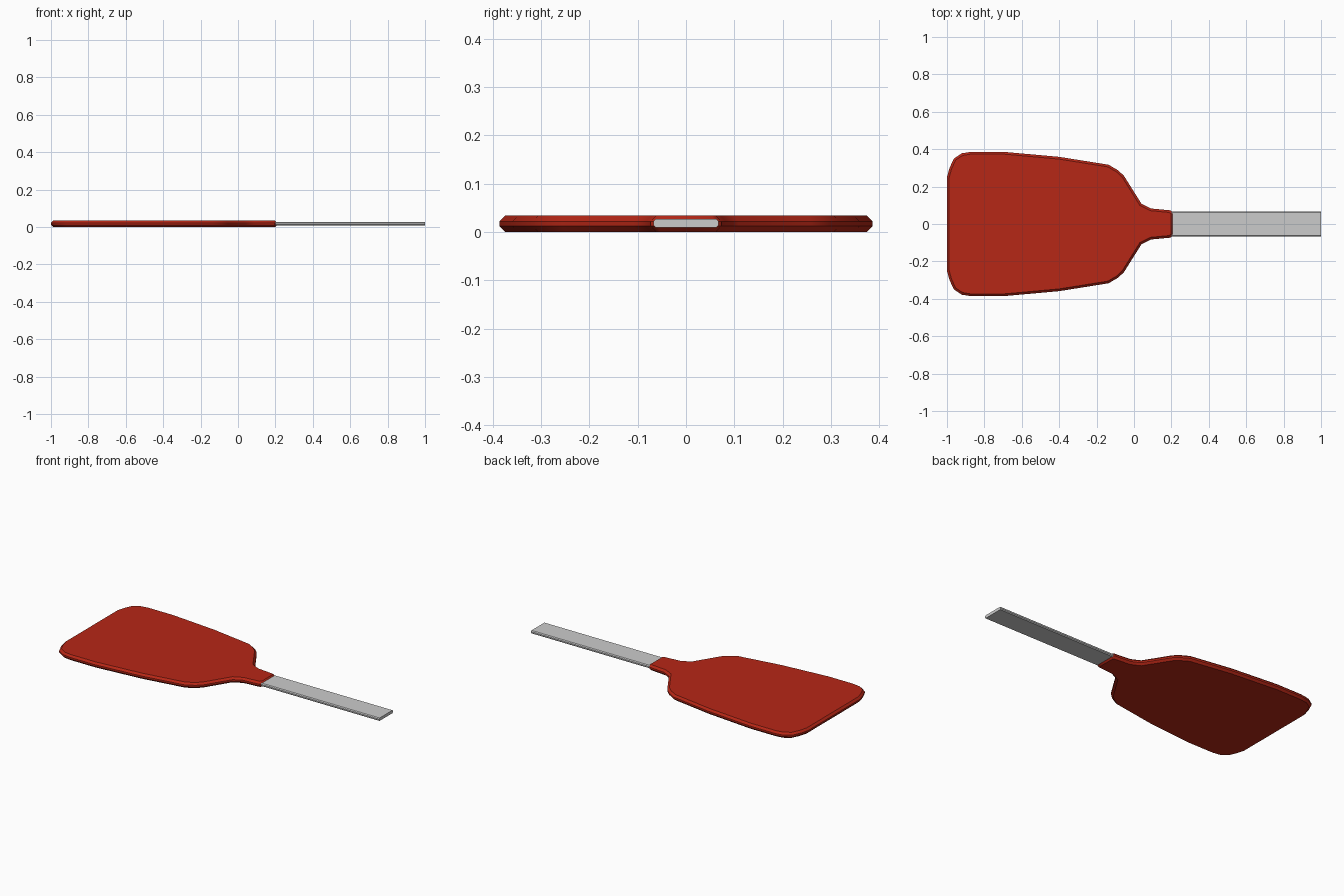
import bpy, bmesh, math

if "Cube" in bpy.data.objects:
    bpy.data.objects.remove(bpy.data.objects["Cube"])

# Half outline of the blade and its socket neck (x, y), mirrored across y = 0
HALF = [(0.21, 0.058), (0.195, 0.073), (0.09, 0.083), (0.04, 0.108),
        (-0.054, 0.258), (-0.085, 0.287), (-0.136, 0.317), (-0.40, 0.359),
        (-0.70, 0.386), (-0.87, 0.386), (-0.92, 0.378), (-0.963, 0.350),
        (-0.987, 0.298), (-1.0, 0.25)]


def extruded(name, points, vector):
    """Solid made by sweeping a closed polygon along a vector."""
    bm = bmesh.new()
    face = bm.faces.new([bm.verts.new(p) for p in points])
    new = bmesh.ops.extrude_face_region(bm, geom=[face], use_keep_orig=True)["geom"]
    bmesh.ops.translate(bm, vec=vector,
                        verts=[g for g in new if isinstance(g, bmesh.types.BMVert)])
    bmesh.ops.recalc_face_normals(bm, faces=bm.faces)
    mesh = bpy.data.meshes.new(name)
    bm.to_mesh(mesh)
    bm.free()
    obj = bpy.data.objects.new(name, mesh)
    bpy.context.collection.objects.link(obj)
    bpy.context.view_layer.objects.active = obj
    obj.select_set(True)
    bpy.ops.object.shade_smooth_by_angle(angle=math.radians(35))
    obj.select_set(False)
    return obj


# Red blade with a chamfered rim
outline = HALF + [(x, -y) for x, y in reversed(HALF)]
blade = extruded("blade", [(x, y, 0) for x, y in outline], (0, 0, 0.034))
rim = blade.modifiers.new("rim_chamfer", "BEVEL")
rim.width = 0.012
rim.segments = 1
rim.limit_method = "ANGLE"
rim.angle_limit = math.radians(70)

red = bpy.data.materials.new("red_silicone")
red.diffuse_color = (0.47, 0.02, 0.008, 1)
red.use_nodes = True
red.node_tree.nodes["Principled BSDF"].inputs["Base Color"].default_value = red.diffuse_color
blade.data.materials.append(red)

# Flat grey handle with eased long edges, running into the socket
w, h, c = 0.067, 0.009, 0.005
section = [(-w, -h + c), (-w + c, -h), (w - c, -h), (w, -h + c),
           (w, h - c), (w - c, h), (-w + c, h), (-w, h - c)]
extruded("handle", [(-0.09, y, 0.018 + z) for y, z in section], (1.09, 0, 0))
